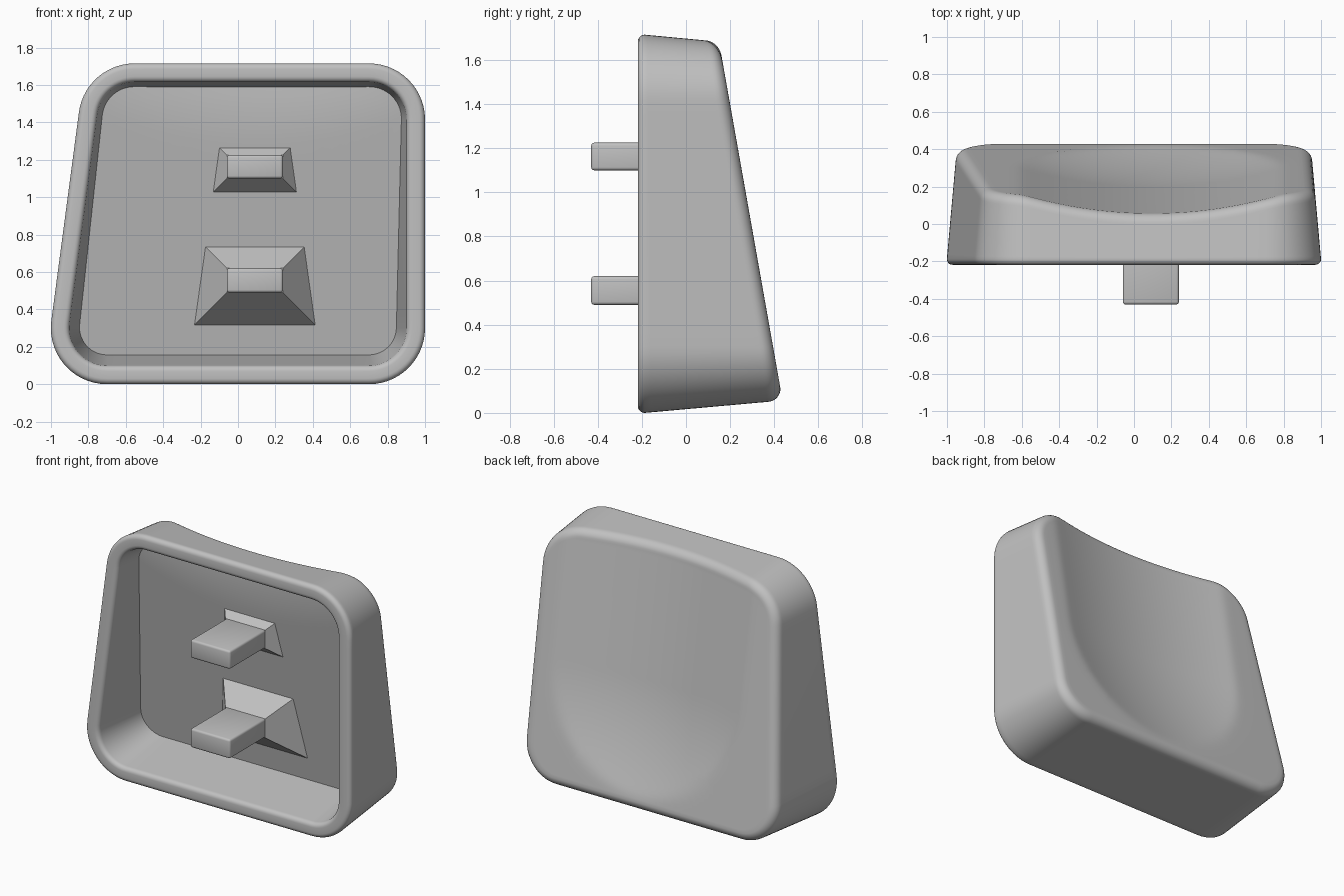
import bpy, bmesh, math
from mathutils import Vector

if "Cube" in bpy.data.objects:
    bpy.data.objects.remove(bpy.data.objects["Cube"])

GREY = (0.53, 0.53, 0.53, 1)
grey = bpy.data.materials.new("plain_grey")
grey.use_nodes = True
grey.diffuse_color = GREY
grey.node_tree.nodes["Principled BSDF"].inputs["Base Color"].default_value = GREY

RIM_Y = -0.218          # open front of the shell
FILLET = 0.06           # rounding around the back face
CENTRE = Vector((0.09, 0.85))
STEM_Y = -0.05          # where the stems flare into supports
FLOOR_A, FLOOR_B = 0.215, 0.172


def outline(corners, radius, arc_steps=14, side_steps=18):
    """Rounded polygon as (arc centre, outward direction) pairs, counter-clockwise."""
    arcs = []
    n = len(corners)
    for i, c in enumerate(corners):
        before = (c - corners[i - 1]).normalized()
        after = (corners[(i + 1) % n] - c).normalized()
        n0, n1 = Vector((before.y, -before.x)), Vector((after.y, -after.x))
        centre = c - (n0 + n1) * radius / (1 + n0.dot(n1))
        arcs.append([(centre, n0.slerp(n1, k / arc_steps)) for k in range(arc_steps + 1)])
    points = []
    for i, arc in enumerate(arcs):
        points += arc
        (c0, d), (c1, _) = arc[-1], arcs[(i + 1) % n][0]
        points += [(c0.lerp(c1, k / side_steps), d) for k in range(1, side_steps)]
    return points


RADIUS = 0.3
OUTLINE = outline([Vector(p) for p in
                   ((-1.043, 0), (1, 0), (1, 1.715), (-0.816, 1.715))], RADIUS)


def back_y(x, z):
    """Sloping back face with a scooped channel, round at its lower end."""
    u, v = x - 0.095, min(z - 0.84, 0)
    k = 1 - (u * u + v * v) / 0.695 ** 2
    soft = (k + math.sqrt(k * k + 0.006)) / 2
    return 0.448 - 0.177 * z - 0.1 * soft


def floor_y(x, z):
    """Sloping inner floor, easing backwards near the top."""
    rise = max(0, z - 1.27 - 0.24 * (x - 0.1) ** 2)
    return FLOOR_A - FLOOR_B * z + 0.3 * rise ** 2


def spot(i, inset):
    centre, d = OUTLINE[i]
    return centre + d * (RADIUS - inset)


def finish(name, bm, angle=30):
    bmesh.ops.recalc_face_normals(bm, faces=bm.faces)
    mesh = bpy.data.meshes.new(name)
    bm.to_mesh(mesh)
    bm.free()
    mesh.materials.append(grey)
    obj = bpy.data.objects.new(name, mesh)
    bpy.context.collection.objects.link(obj)
    bpy.ops.object.select_all(action='DESELECT')
    obj.select_set(True)
    bpy.context.view_layer.objects.active = obj
    bpy.ops.object.shade_smooth_by_angle(angle=math.radians(angle))
    return obj


def flat_rings(edge, height, count):
    """Rings shrinking from an edge ring to the centre, set on a height function."""
    rings = []
    for k in range(1, count):
        pts = [CENTRE.lerp(p, 1 - k / count) for p in edge]
        rings.append([(p.x, height(p.x, p.y), p.y) for p in pts])
    return rings


def build_shell():
    N = range(len(OUTLINE))
    rings = []

    # Inner floor and cavity wall
    inner, inner_y = [], []
    for i in N:
        p = spot(i, 0.13)
        for _ in range(3):
            y = floor_y(p.x, p.y)
            p = spot(i, 0.1 + 0.14 * (y - RIM_Y))
        inner.append(p)
        inner_y.append(y)
    rings += flat_rings(inner, floor_y, 16)[::-1]
    rings.append([(p.x, y, p.y) for p, y in zip(inner, inner_y)])

    # Rounded front rim
    r = 0.03
    profile = [(0.1 - r + r * math.cos(t), r - r * math.sin(t))
               for t in (k * math.pi / 10 for k in range(6))]
    profile += [(r - r * math.sin(t), r - r * math.cos(t))
                for t in (k * math.pi / 10 for k in range(6))]
    for inset, rise in profile:
        pts = [spot(i, inset) for i in N]
        rings.append([(p.x, RIM_Y + rise, p.y) for p in pts])

    # Outer wall, tapering to the back
    top = []
    for i in N:
        p = spot(i, 0.05)
        for _ in range(4):
            y = back_y(p.x, p.y) - FILLET
            taper = 0.085 * (y - RIM_Y)
            p = spot(i, taper + FILLET)
        top.append((taper, y))
    for f in (0.05, 0.5, 0.95):
        ring = []
        for i in N:
            y = RIM_Y + r + f * (top[i][1] - RIM_Y - r)
            p = spot(i, f * top[i][0])
            ring.append((p.x, y, p.y))
        rings.append(ring)

    # Rounded back edge and scooped back face
    for k in range(8):
        t = k * math.pi / 14
        ring = []
        for i in N:
            p = spot(i, top[i][0] + FILLET * (1 - math.cos(t)))
            ring.append((p.x, top[i][1] + FILLET * math.sin(t), p.y))
        rings.append(ring)
    rings += flat_rings([Vector((x, z)) for x, _, z in rings[-1]], back_y, 36)

    # Skin the rings and close both centres
    bm = bmesh.new()
    loops = [[bm.verts.new(c) for c in ring] for ring in rings]
    for a, b in zip(loops, loops[1:]):
        for i in N:
            bm.faces.new((a[i - 1], a[i], b[i], b[i - 1]))
    for loop, height in ((loops[0], floor_y), (loops[-1], back_y)):
        mid = bm.verts.new((CENTRE.x, height(*CENTRE), CENTRE.y))
        for i in N:
            bm.faces.new((loop[i - 1], loop[i], mid))
    finish("shell", bm, 40)


def build_stem(name, low, high):
    x0, x1 = -0.06, 0.24
    # Stem bar with softened edges
    bm = bmesh.new()
    bmesh.ops.create_cube(bm, size=1)
    for v in bm.verts:
        v.co = (x1 if v.co.x > 0 else x0,
                STEM_Y + 0.02 if v.co.y > 0 else -0.43,
                high if v.co.z > 0 else low)
    bmesh.ops.bevel(bm, geom=bm.edges[:], offset=0.014, segments=3,
                    profile=0.5, affect='EDGES')
    finish(name + "_stem", bm)

    # Support flaring out until it meets the sloping floor
    flare = 0.82
    bm = bmesh.new()
    front, back = [], []
    for x, z, sx, sz in ((x0, low, -1, -1), (x1, low, 1, -1),
                         (x1, high, 1, 1), (x0, high, -1, 1)):
        depth = (FLOOR_A - FLOOR_B * z - STEM_Y) / (1 + sz * flare * FLOOR_B) + 0.004
        front.append(bm.verts.new((x, STEM_Y, z)))
        back.append(bm.verts.new((x + sx * flare * depth, STEM_Y + depth,
                                  z + sz * flare * depth)))
    bm.faces.new(front)
    bm.faces.new(back)
    for i in range(4):
        bm.faces.new((front[i - 1], front[i], back[i], back[i - 1]))
    finish(name + "_support", bm)


build_shell()
build_stem("lower", 0.49, 0.62)
build_stem("upper", 1.10, 1.225)
